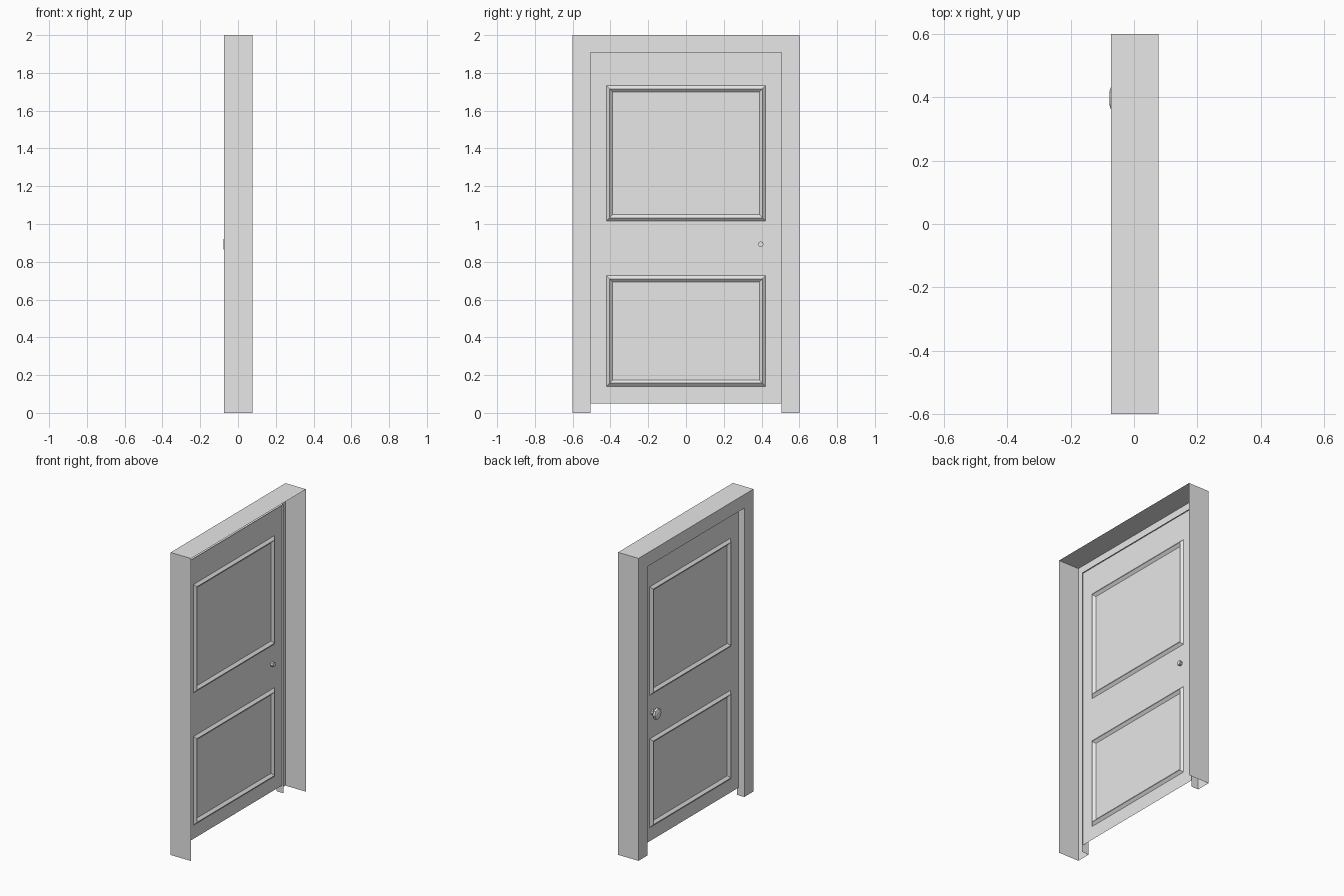
import bpy, bmesh, math

cube = bpy.data.objects.get("Cube")
if cube:
    bpy.data.objects.remove(cube, do_unlink=True)

mat = bpy.data.materials.new("plain_grey")
mat.use_nodes = True
GREY = (0.8, 0.8, 0.8, 1)
mat.diffuse_color = GREY
mat.node_tree.nodes["Principled BSDF"].inputs["Base Color"].default_value = GREY

OPEN_X, TRIM_X = 0.077, -0.073      # open side and trimmed side of the casing
DOOR_X, RIM_X = -0.03, -0.021       # door sheet, inner lip of the jamb
HALF_W, TOP = 0.505, 1.91           # doorway opening


def loft(name, rings, closed):
    """Bridge successive rings of points with quads."""
    bm = bmesh.new()
    rows = [[bm.verts.new(p) for p in ring] for ring in rings]
    n = len(rows[0])
    for a, b in zip(rows, rows[1:]):
        for i in range(n if closed else n - 1):
            j = (i + 1) % n
            bm.faces.new((a[i], a[j], b[j], b[i]))
    bmesh.ops.remove_doubles(bm, verts=bm.verts, dist=1e-5)
    bmesh.ops.recalc_face_normals(bm, faces=bm.faces)
    mesh = bpy.data.meshes.new(name)
    bm.to_mesh(mesh)
    bm.free()
    mesh.materials.append(mat)
    obj = bpy.data.objects.new(name, mesh)
    bpy.context.collection.objects.link(obj)
    return obj


def arch(x, half, top):
    return [(x, -half, 0), (x, -half, top), (x, half, top), (x, half, 0)]


def rectangle(x, half, low, high):
    return [(x, -half, low), (x, half, low), (x, half, high), (x, -half, high)]


# Casing: outer shell, face trim and inner lip, open on one side
loft("door_frame", [arch(OPEN_X, 0.6, 2), arch(TRIM_X, 0.6, 2),
                    arch(TRIM_X, HALF_W, TOP), arch(RIM_X, HALF_W, TOP)], False)

# Door sheet
loft("door_leaf", [[(DOOR_X, -HALF_W, z), (DOOR_X, HALF_W, z)] for z in (0.05, TOP)], False)

# Raised mouldings around the two panels
RIDGE, HEIGHT = 0.017, 0.015
for name, low, high in (("lower_moulding", 0.14, 0.727), ("upper_moulding", 1.015, 1.732)):
    section = [(0, 0), (RIDGE, HEIGHT), (2 * RIDGE, 0), (RIDGE, -HEIGHT), (0, 0)]
    loft(name, [rectangle(DOOR_X + dx, 0.422 - d, low + d, high - d)
                for d, dx in section], True)

# Knob with its spindle passing through the door
profile = [(-0.012, 0), (-0.012, 0.015), (-0.048, 0.015), (-0.052, 0.03),
           (-0.062, 0.039), (-0.073, 0.035), (-0.078, 0.02), (-0.079, 0)]
SIDES = 8
loft("door_knob", [[(x, 0.396 + r * math.cos(math.tau * i / SIDES),
                     0.893 + r * math.sin(math.tau * i / SIDES))
                    for i in range(SIDES)] for x, r in profile[1:-1]], True)

# Close the knob ends
bm = bmesh.new()
knob = bpy.data.objects["door_knob"].data
bm.from_mesh(knob)
bmesh.ops.holes_fill(bm, edges=bm.edges, sides=SIDES)
bmesh.ops.recalc_face_normals(bm, faces=bm.faces)
bm.to_mesh(knob)
bm.free()
